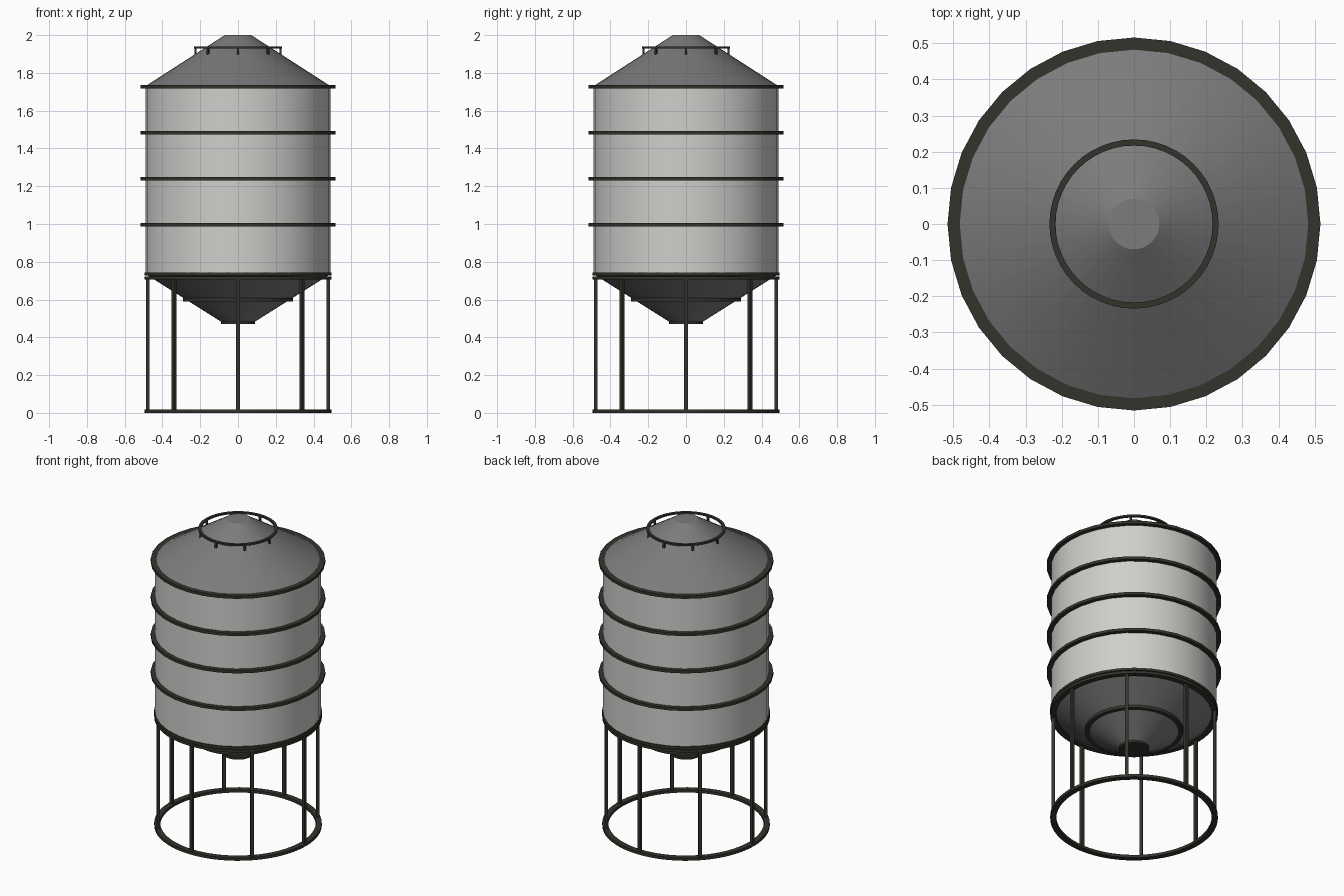
import bpy, bmesh, math
from mathutils import Matrix

if "Cube" in bpy.data.objects:
    bpy.data.objects.remove(bpy.data.objects["Cube"])


def material(name, rgb):
    m = bpy.data.materials.new(name)
    m.diffuse_color = (*rgb, 1)
    m.use_nodes = True
    m.node_tree.nodes["Principled BSDF"].inputs["Base Color"].default_value = m.diffuse_color
    return m


BODY = material("light_galvanised_grey", (0.62, 0.62, 0.60))
CONE = material("mid_grey", (0.20, 0.20, 0.20))
DARK = material("dark_olive_steel", (0.034, 0.034, 0.026))


def finish(name, bm, mat, smooth=True):
    bmesh.ops.recalc_face_normals(bm, faces=bm.faces)
    mesh = bpy.data.meshes.new(name)
    bm.to_mesh(mesh)
    bm.free()
    mesh.materials.append(mat)
    ob = bpy.data.objects.new(name, mesh)
    bpy.context.collection.objects.link(ob)
    if smooth:
        bpy.ops.object.select_all(action='DESELECT')
        ob.select_set(True)
        bpy.context.view_layer.objects.active = ob
        bpy.ops.object.shade_smooth_by_angle(angle=math.radians(30))
    return ob


def lathe(name, profile, mat, sides=32, closed=False, cap_end=False):
    """Revolve (radius, z) points about the z axis."""
    bm = bmesh.new()
    loops = [[bm.verts.new((r * math.cos(2 * math.pi * i / sides),
                            r * math.sin(2 * math.pi * i / sides), z))
              for i in range(sides)] for r, z in profile]
    pairs = list(zip(loops, loops[1:]))
    if closed:
        pairs.append((loops[-1], loops[0]))
    for a, b in pairs:
        for i in range(sides):
            j = (i + 1) % sides
            bm.faces.new((a[i], a[j], b[j], b[i]))
    if cap_end:
        bm.faces.new(loops[-1])
    return finish(name, bm, mat)


def ring(name, inner, outer, z0, z1, sides=32):
    lathe(name, [(inner, z0), (outer, z0), (outer, z1), (inner, z1)],
          DARK, sides, closed=True)


def posts(name, radius, size, z0, z1, count=8):
    """Square posts spaced round a circle, each turned to face outward."""
    for k in range(count):
        bm = bmesh.new()
        m = (Matrix.Rotation(2 * math.pi * k / count, 4, 'Z')
             @ Matrix.Translation((radius, 0, (z0 + z1) / 2))
             @ Matrix.Diagonal((size, size, z1 - z0, 1)))
        bmesh.ops.create_cube(bm, size=1, matrix=m)
        finish(f"{name}_{k + 1}", bm, DARK, smooth=False)


# Tank shell, roof cone and discharge hopper
lathe("tank_wall", [(0.49, 0.735), (0.49, 1.73)], BODY)
lathe("roof_cone", [(0.49, 1.73), (0.07, 2.0)], CONE, cap_end=True)
lathe("hopper_cone", [(0.49, 0.735), (0.085, 0.48)], CONE, cap_end=True)

# Reinforcing bands round the wall
for i, z in enumerate((0.995, 1.24, 1.483, 1.726)):
    ring(f"wall_band_{i + 1}", 0.48, 0.516, z - 0.009, z + 0.009)
ring("wall_bottom_band", 0.46, 0.496, 0.727, 0.743, 64)

# Hopper band and outlet collar
ring("hopper_band", 0.255, 0.29, 0.591, 0.609)
lathe("outlet_collar", [(0.075, 0.488), (0.09, 0.488), (0.09, 0.47)],
      DARK, cap_end=True)

# Support stand
ring("stand_top_ring", 0.46, 0.495, 0.706, 0.723, 64)
ring("stand_base_ring", 0.46, 0.495, 0.0, 0.018, 64)
posts("stand_leg", 0.478, 0.019, 0.009, 0.715)

# Roof guard rail
ring("roof_rail", 0.217, 0.234, 1.929, 1.94, 48)
posts("roof_rail_post", 0.225, 0.012, 1.893, 1.932)
